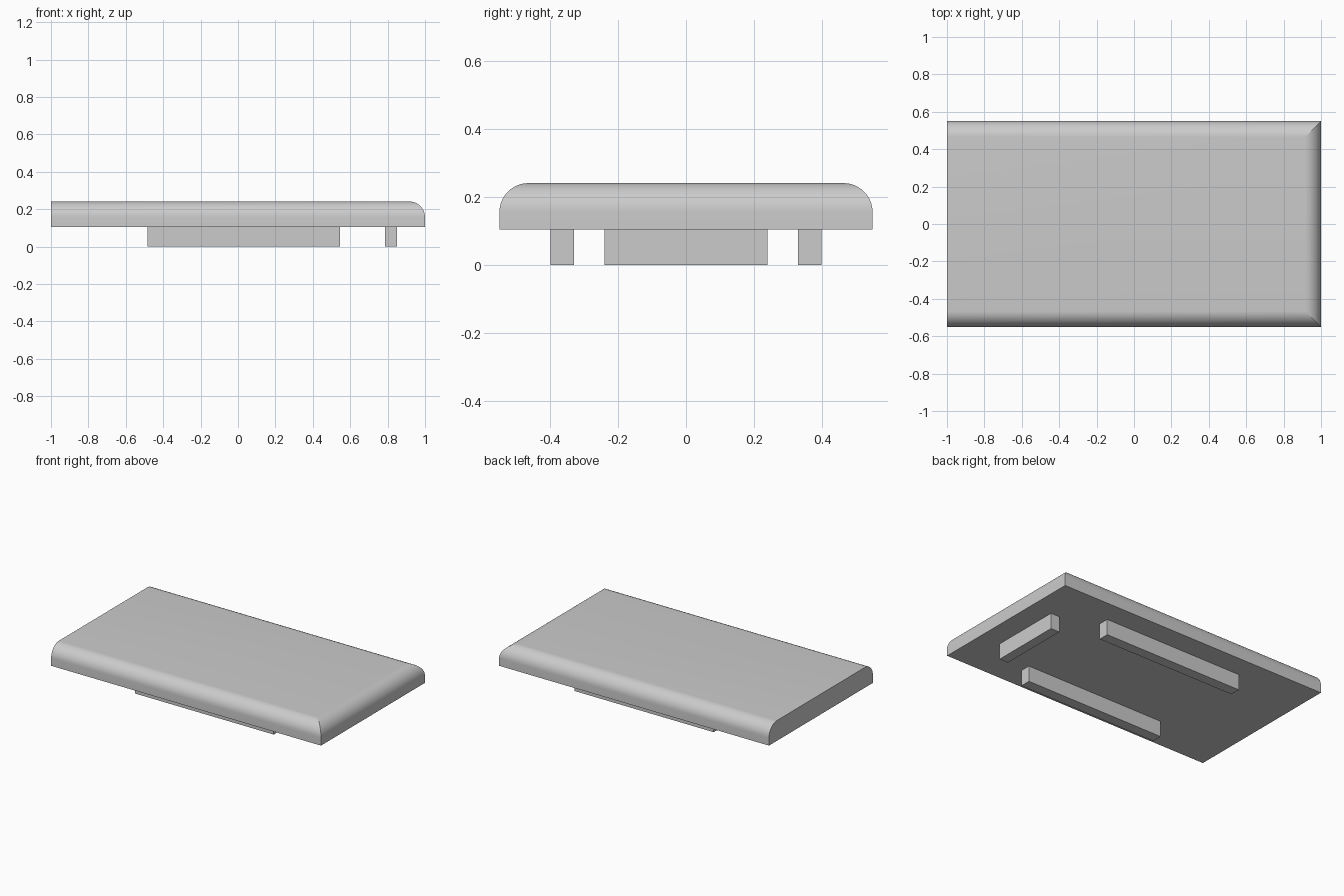
import bpy, bmesh
from math import sin, cos, pi

if "Cube" in bpy.data.objects:
    bpy.data.objects.remove(bpy.data.objects["Cube"])

# Single grey material
GREY = (0.6, 0.6, 0.6, 1.0)
mat = bpy.data.materials.new("light grey")
mat.use_nodes = True
mat.diffuse_color = GREY
mat.node_tree.nodes["Principled BSDF"].inputs["Base Color"].default_value = GREY

HALF_X, HALF_Y = 1.0, 0.55
UNDERSIDE, TOP = 0.105, 0.241
RADIUS, STEPS = 0.085, 12


def finish(bm, name):
    bmesh.ops.recalc_face_normals(bm, faces=bm.faces)
    mesh = bpy.data.meshes.new(name)
    bm.to_mesh(mesh)
    bm.free()
    mesh.materials.append(mat)
    obj = bpy.data.objects.new(name, mesh)
    bpy.context.collection.objects.link(obj)
    return obj


def block(name, x0, x1, y0, y1):
    """Box reaching from the ground to the underside of the slab."""
    bm = bmesh.new()
    bmesh.ops.create_cube(bm, size=1)
    for v in bm.verts:
        v.co.x = x1 if v.co.x > 0 else x0
        v.co.y = y1 if v.co.y > 0 else y0
        v.co.z = UNDERSIDE if v.co.z > 0 else 0
    return finish(bm, name)


# Slab: stacked rectangles, rounded on three sides and cut flat at -x
levels = [(0, UNDERSIDE)]
for i in range(STEPS + 1):
    a = pi / 2 * i / STEPS
    levels.append((RADIUS * (1 - cos(a)), TOP - RADIUS * (1 - sin(a))))

bm = bmesh.new()
rings = []
for inset, z in levels:
    x, y = HALF_X - inset, HALF_Y - inset
    rings.append([bm.verts.new(p) for p in
                  ((-HALF_X, -y, z), (x, -y, z), (x, y, z), (-HALF_X, y, z))])
for low, high in zip(rings, rings[1:]):
    for k in range(3):
        bm.faces.new((low[k], low[k + 1], high[k + 1], high[k]))
    # Mitred corners stay crisp
    for k in range(4):
        bm.edges.get((low[k], high[k])).smooth = False
bm.faces.new(rings[0])
bm.faces.new(rings[-1])
bm.faces.new([r[0] for r in rings] + [r[3] for r in reversed(rings)])
slab = finish(bm, "top_slab")

bpy.ops.object.select_all(action="DESELECT")
slab.select_set(True)
bpy.context.view_layer.objects.active = slab
bpy.ops.object.shade_smooth_by_angle(angle=pi / 6, keep_sharp_edges=True)

# Long rails under the slab, and the short cross bar near the rounded end
block("front_rail", -0.485, 0.545, -0.40, -0.33)
block("back_rail", -0.485, 0.545, 0.33, 0.40)
block("cross_bar", 0.785, 0.85, -0.24, 0.24)
